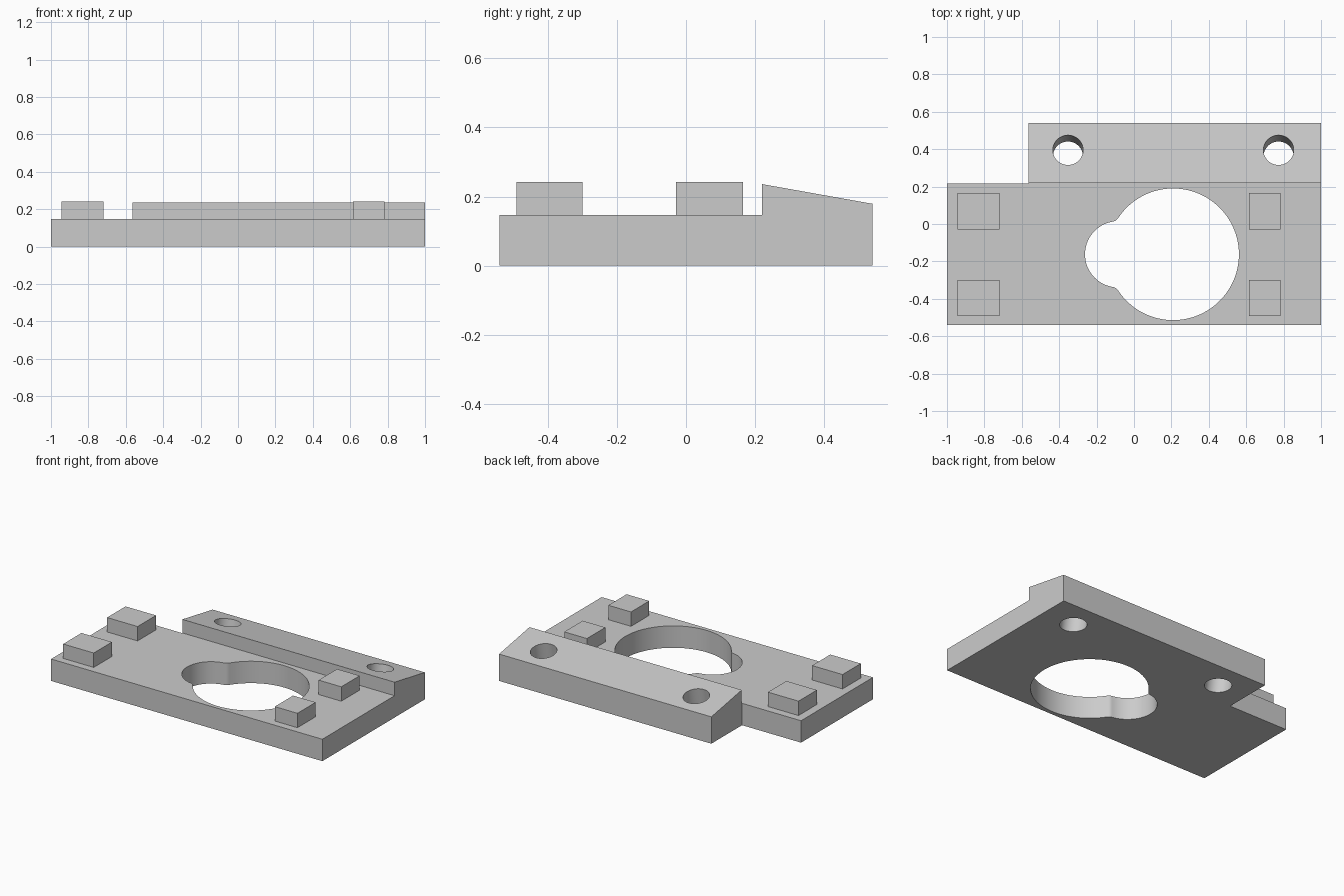
import bpy, bmesh
from math import atan2, cos, sin, pi, sqrt
from mathutils import Matrix, Vector

cube = bpy.data.objects.get("Cube")
if cube:
    bpy.data.objects.remove(cube, do_unlink=True)

grey = bpy.data.materials.new("plain grey")
grey.use_nodes = True
colour = (0.6, 0.6, 0.6, 1)
grey.diffuse_color = colour
grey.node_tree.nodes["Principled BSDF"].inputs["Base Color"].default_value = colour


def prism(name, points, shift):
    """Extrude a closed loop of 3D points along shift."""
    bm = bmesh.new()
    face = bm.faces.new([bm.verts.new(p) for p in points])
    new = bmesh.ops.extrude_face_region(bm, geom=[face])["geom"]
    bmesh.ops.translate(bm, vec=shift, verts=[v for v in new if isinstance(v, bmesh.types.BMVert)])
    bmesh.ops.recalc_face_normals(bm, faces=bm.faces)
    mesh = bpy.data.meshes.new(name)
    bm.to_mesh(mesh)
    bm.free()
    obj = bpy.data.objects.new(name, mesh)
    bpy.context.collection.objects.link(obj)
    mesh.materials.append(grey)
    return obj


def box(name, x0, x1, y0, y1, z0, z1):
    return prism(name, [(x0, y0, z0), (x1, y0, z0), (x1, y1, z0), (x0, y1, z0)], (0, 0, z1 - z0))


def arc(centre, radius, start, end, steps):
    return [(centre[0] + radius * cos(start + (end - start) * i / steps),
             centre[1] + radius * sin(start + (end - start) * i / steps)) for i in range(steps + 1)]


def cut(target, cutter):
    cutter.hide_render = True
    bpy.context.view_layer.objects.active = target
    mod = target.modifiers.new("cut", "BOOLEAN")
    mod.operation, mod.solver, mod.object = "DIFFERENCE", "EXACT", cutter
    bpy.ops.object.modifier_apply(modifier=mod.name)
    bpy.data.objects.remove(cutter, do_unlink=True)


# Plate with a raised sloping rail along the back
HALF, TOP, RAIL_Y, RAIL_FRONT, RAIL_BACK = 0.54, 0.146, 0.22, 0.236, 0.179
profile = [(-HALF, 0), (HALF, 0), (HALF, RAIL_BACK), (RAIL_Y, RAIL_FRONT), (RAIL_Y, TOP), (-HALF, TOP)]
plate = prism("base_plate_with_rail", [(-1, y, z) for y, z in profile], (2, 0, 0))

# Missing back corner
cut(plate, box("corner_cutter", -1.2, -0.565, 0.217, 0.8, -0.2, 0.5))

# Keyhole opening: large and small circles joined by small fillets
big, small, R, r, f = (0.209, 0), (-0.085, 0), 0.352, 0.177, 0.04
d = big[0] - small[0]
fx = (d * d + (r + f) ** 2 - (R + f) ** 2) / (2 * d)
fy = sqrt((r + f) ** 2 - fx * fx)
a_small, a_big = atan2(fy, fx), atan2(fy, fx - d)
upper = (arc(big, R, 0, a_big, 40)
         + arc((small[0] + fx, fy), f, a_big - pi, a_small - pi, 8)[1:]
         + arc(small, r, a_small, pi, 20)[1:])
loop = upper + [(x, -y) for x, y in upper[-2:0:-1]]
cut(plate, prism("keyhole_cutter", [(x, y - 0.162, -0.2) for x, y in loop], (0, 0, 0.8)))

# Screw holes drilled square to the sloping rail
slope = atan2(RAIL_FRONT - RAIL_BACK, HALF - RAIL_Y)
tilt = Matrix.Rotation(-slope, 3, "X")
for hole_x in (-0.353, 0.773):
    centre = Vector((hole_x, 0.395, 0.204))
    ring = [centre + tilt @ Vector((x, y, -0.5)) for x, y in arc((0, 0), 0.081, 0, 2 * pi, 48)[:-1]]
    cut(plate, prism("screw_hole_cutter", ring, tilt @ Vector((0, 0, 1))))

plate.select_set(True)
bpy.context.view_layer.objects.active = plate
bpy.ops.object.shade_smooth_by_angle(angle=pi / 6)

# Four raised blocks
for side, x0, x1 in (("right", -0.945, -0.72), ("left", 0.615, 0.782)):
    for end, y0, y1 in (("front", -0.491, -0.299), ("back", -0.029, 0.165)):
        box(f"{end}_{side}_block", x0, x1, y0, y1, TOP, 0.242)
